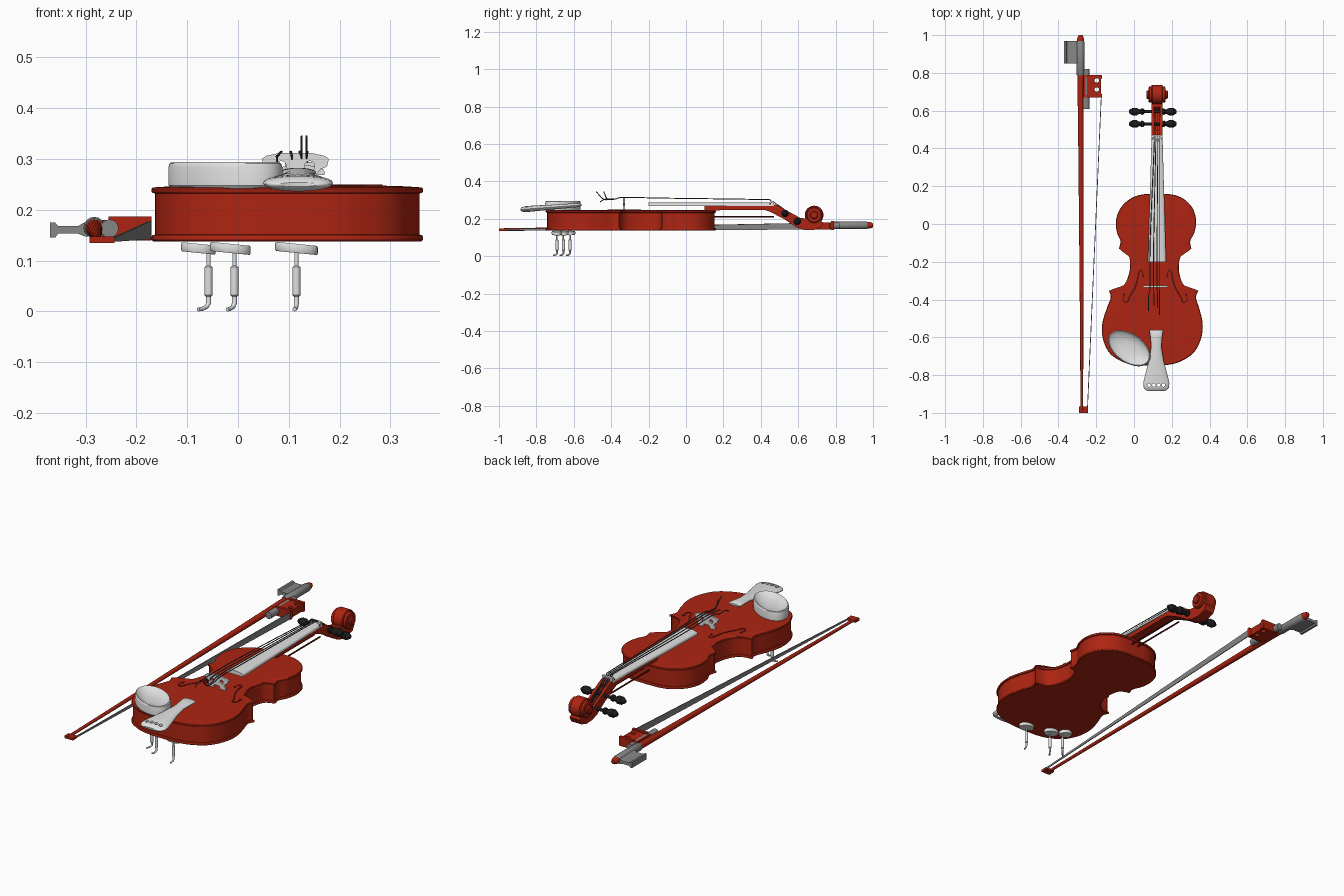
import bpy, bmesh, math
from mathutils import Vector

if "Cube" in bpy.data.objects:
    bpy.data.objects.remove(bpy.data.objects["Cube"])


def material(name, r, g, b):
    m = bpy.data.materials.new(name)
    m.diffuse_color = (r, g, b, 1)
    m.use_nodes = True
    m.node_tree.nodes["Principled BSDF"].inputs["Base Color"].default_value = m.diffuse_color
    return m


RED = material("red varnish", 0.42, 0.018, 0.006)
WHITE = material("pale grey", 0.75, 0.75, 0.75)
GREY = material("mid grey", 0.24, 0.24, 0.24)
BLACK = material("black", 0.012, 0.012, 0.012)
DARK = material("string grey", 0.06, 0.06, 0.06)
SHADE = material("dark red", 0.12, 0.006, 0.003)


def smooth(ob, angle=35):
    bpy.ops.object.select_all(action='DESELECT')
    ob.select_set(True)
    bpy.context.view_layer.objects.active = ob
    bpy.ops.object.shade_smooth_by_angle(angle=math.radians(angle))


def loft(name, rings, mat):
    """Skin equal-length rings of points and cap both ends."""
    bm = bmesh.new()
    vs = [[bm.verts.new(p) for p in ring] for ring in rings]
    n = len(rings[0])
    for a, b in zip(vs, vs[1:]):
        for i in range(n):
            j = (i + 1) % n
            bm.faces.new((a[i], a[j], b[j], b[i]))
    bm.faces.new(vs[0])
    bm.faces.new(vs[-1])
    bmesh.ops.recalc_face_normals(bm, faces=bm.faces)
    me = bpy.data.meshes.new(name)
    bm.to_mesh(me)
    bm.free()
    me.materials.append(mat)
    ob = bpy.data.objects.new(name, me)
    bpy.context.collection.objects.link(ob)
    smooth(ob)
    return ob


def prism(name, pts, axis, a, b, mat):
    """Extrude a 2D outline along axis 0, 1 or 2 from a to b."""
    def put(p, w):
        q = list(p)
        q.insert(axis, w)
        return q
    return loft(name, [[put(p, w) for p in pts] for w in (a, b)], mat)


def box(name, x0, x1, y0, y1, z0, z1, mat):
    return prism(name, [(x0, y0), (x1, y0), (x1, y1), (x0, y1)], 2, z0, z1, mat)


def tube(name, pts, radii, mat, n=16):
    """Round sweep along a path with one radius per point."""
    pts = [Vector(p) for p in pts]
    d = pts[-1] - pts[0]
    ref = Vector((1, 0, 0)) if abs(d.x) < 0.7 * d.length else Vector((0, 0, 1))
    rings = []
    for i, (p, r) in enumerate(zip(pts, radii)):
        t = (pts[min(i + 1, len(pts) - 1)] - pts[max(i - 1, 0)]).normalized()
        u = t.cross(ref).normalized()
        v = t.cross(u)
        rings.append([p + r * (math.cos(k * math.tau / n) * u + math.sin(k * math.tau / n) * v)
                      for k in range(n)])
    return loft(name, rings, mat)


def cut(ob, cutters):
    for c in cutters:
        m = ob.modifiers.new("hole", 'BOOLEAN')
        m.operation, m.object, m.solver = 'DIFFERENCE', c, 'EXACT'
    dg = bpy.context.evaluated_depsgraph_get()
    me = bpy.data.meshes.new_from_object(ob.evaluated_get(dg))
    ob.modifiers.clear()
    ob.data = me
    for c in cutters:
        bpy.data.objects.remove(c)
    smooth(ob)


def spline(pts, steps=6):
    """Catmull-Rom curve through the points."""
    p = [Vector(q) for q in pts]
    p = [2 * p[0] - p[1]] + p + [2 * p[-1] - p[-2]]
    out = []
    for a, b, c, d in zip(p, p[1:], p[2:], p[3:]):
        for s in range(steps):
            t = s / steps
            out.append(0.5 * (2 * b + (c - a) * t + (2 * a - 5 * b + 4 * c - d) * t * t
                              + (3 * b - a - 3 * c + d) * t ** 3))
    return out + [p[-2]]


# body: half outline in three bouts, mirrored, leaning slightly to the left
upper = [(0, .16), (.08, .156), (.14, .134), (.19, .085), (.212, .02), (.205, -.045), (.185, -.09), (.192, -.132)]
waist = [(.192, -.132), (.165, -.139), (.143, -.155), (.13, -.2), (.131, -.25), (.15, -.31), (.185, -.343), (.237, -.352)]
lower = [(.237, -.352), (.226, -.39), (.246, -.45), (.266, -.53), (.259, -.61), (.22, -.685), (.15, -.73), (.08, -.747), (0, -.75)]
half = spline(upper)[:-1] + spline(waist)[:-1] + spline(lower)
outline = half + [Vector((-p.x, p.y)) for p in half[-2:0:-1]]


def body_ring(inset, z, s=1.0):
    ring = []
    for i, p in enumerate(outline):
        t = (outline[(i + 1) % len(outline)] - outline[i - 1]).normalized()
        q = p + inset * Vector((t.y, -t.x))
        x, y = q.x * s, -.27 + (q.y + .27) * s
        ring.append((x + .118 + (y - .05) * .035, y, z))
    return ring


loft("body", [body_ring(.003, .138), body_ring(0, .141), body_ring(0, .147), body_ring(.002, .15),
              body_ring(.007, .151), body_ring(.007, .232), body_ring(.002, .233), body_ring(0, .236),
              body_ring(0, .241), body_ring(.003, .244), body_ring(0, .245, .93), body_ring(0, .247, .8),
              body_ring(0, .248, .5)], RED)

# sound holes: thin S strips with round ends
for side in (-1, 1):
    path = spline([(.062, -.275), (.072, -.245), (.086, -.255), (.092, -.29), (.108, -.34),
                   (.135, -.385), (.148, -.415), (.168, -.405), (.166, -.375)])
    left, right = [], []
    for i, p in enumerate(path):
        t = (path[min(i + 1, len(path) - 1)] - path[max(i - 1, 0)]).normalized()
        nrm = Vector((-t.y, t.x)) * (.002 + .003 * math.sin(math.pi * i / (len(path) - 1)))
        left.append(p + nrm)
        right.append(p - nrm)
    prism("sound_hole", [(.112 + side * q.x, q.y) for q in left + right[::-1]], 2, .243, .2495, SHADE)
    for ex, ey in ((.064, -.276), (.165, -.374)):
        tube("sound_hole_end", [(.112 + side * ex, ey, .243), (.112 + side * ex, ey, .2495)], [.007] * 2, SHADE)

# neck, pegbox and scroll
prism("neck", [(.1, .245), (.42, .247), (.47, .232), (.47, .27), (.1, .269)], 0, .094, .15, RED)
pegbox = prism("pegbox", [(.42, .25), (.46, .232), (.53, .195), (.59, .155), (.63, .141), (.68, .139), (.72, .152),
                          (.735, .18), (.7, .2), (.65, .2), (.61, .205), (.55, .238), (.49, .272), (.45, .284)],
               0, .093, .151, RED)
cut(pegbox, [prism("slot", [(.49, .25), (.6, .18), (.64, .23), (.51, .31)], 0, .106, .138, RED)])
for r, w in ((.05, .029), (.042, .045), (.022, .057)):
    tube("scroll", [(.122 - w, .685, .22), (.122 - w + .004, .685, .22), (.122 + w - .004, .685, .22),
                    (.122 + w, .685, .22)], [r - .005, r, r, r - .005], RED, 32)
for x in (.104, .14):
    tube("neck_rod", [(x, .14, .212), (x, .47, .212)], [.004] * 2, SHADE, 8)

# tuning pegs
for y, z in ((.53, .228), (.595, .186)):
    tube("peg_shaft", [(0, y, z), (.2, y, z)], [.008] * 2, BLACK)
    for s in (-1, 1):
        prof = [(.045, .009), (.05, .016), (.06, .017), (.066, .011), (.076, .014), (.086, .02), (.108, .02),
                (.114, .015), (.118, .014), (.126, .008)]
        tube("peg_head", [(.1 + s * d, y, z) for d, r in prof], [r for d, r in prof], BLACK)

# fingerboard with a rounded top
rings = []
for y, w in ((-.2, .048), (.46, .029)):
    arc = [(.122 + w * math.cos(a * math.pi / 12), y, .276 + .012 * math.sin(a * math.pi / 12)) for a in range(13)]
    rings.append([(.122 + w, y, .268)] + arc + [(.122 - w, y, .268)])
loft("fingerboard", rings, WHITE)
box("nut", .092, .152, .455, .47, .268, .294, WHITE)

# bridge with cut-outs
side = [(.018, .248), (.018, .258), (.01, .263)]
edge = [(.05, .248), (.05, .258), (.042, .27), (.05, .28), (.062, .285), (.066, .3), (.058, .306), (.03, .312)]
right = side[::-1] + edge
bridge = prism("bridge", [(.113 + x, z) for x, z in right] + [(.113 - x, z) for x, z in right[::-1]],
               1, -.336, -.326, WHITE)
cut(bridge, [tube("hole", [(.113 + x, -.36, .286), (.113 + x, -.3, .286)], [.01] * 2, WHITE) for x in (-.028, .028)])

# strings with loose curling ends
for x0, x1, x2, ye, ze in ((.106, .085, .077, -.46, .29), (.115, .104, .106, -.43, .3),
                           (.126, .122, .125, -.44, .345), (.136, .136, .135, -.48, .345)):
    pts = spline([(x0, .59, .2), (x0, .5, .268), (x0, .45, .297), (x0, .4, .303), (x1, -.1, .31), (x1, -.33, .314),
                  (x2, -.38, .305), (x2, (ye - .38) / 2 - .01, .305), (x2, ye, ze)], 4)
    tube("string", pts, [.0025] * len(pts), DARK, 6)

# chin rest: slanted oval dish
def oval(s, z):
    c, d = math.cos(-.61), math.sin(-.61)
    pts = []
    for k in range(48):
        u, v = .126 * s * math.cos(k * math.tau / 48), .076 * s * math.sin(k * math.tau / 48)
        pts.append((-.025 + u * c - v * d, -.658 + u * d + v * c, z))
    return pts


loft("chin_rest", [oval(.94, .242), oval(1, .248), oval(1, .284), oval(.98, .291), oval(.94, .294), oval(.89, .29),
                   oval(.7, .279), oval(.45, .273), oval(.2, .271)], WHITE)

# tailpiece: domed loft with four string holes
rings = []
for y, w, h in ((-.56, .03, .005), (-.566, .036, .009), (-.6, .031, .011), (-.65, .027, .012), (-.72, .038, .013),
                (-.79, .057, .015), (-.84, .069, .016), (-.865, .068, .015), (-.88, .055, .01), (-.885, .04, .004)):
    zc = .25 + (y + .88) * .075
    rings.append([(.118 + w * math.cos(k * math.tau / 24), y, zc + h * math.sin(k * math.tau / 24))
                  for k in range(24)])
cut(loft("tailpiece", rings, WHITE),
    [tube("hole", [(x, -.853, .2), (x, -.853, .32)], [.009] * 2, WHITE) for x in (.08, .105, .131, .156)])

# clamp legs under the body: tilted pad, stem, barrel and hook
for px, hw, x, y, hook in ((-.078, .034, -.058, -.62, -.02), (-.015, .04, -.007, -.655, -.014),
                           (.115, .042, .115, -.69, -.004)):
    rings = [[(px + hw * s * math.cos(k * math.tau / 32), y + .028 * s * math.sin(k * math.tau / 32),
               z - .1 * hw * s * math.cos(k * math.tau / 32)) for k in range(32)]
             for s, z in ((.95, .115), (1, .118), (1, .13), (.95, .133))]
    loft("clamp_pad", rings, WHITE)
    tube("clamp_leg", [(x, y, .12), (x, y, .09), (x, y, .087), (x, y, .032), (x, y, .029), (x, y, .016),
                       (x + hook * .2, y - .004, .009), (x + hook * .6, y - .013, .005), (x + hook, y - .02, .004)],
         [.004, .004, .008, .008, .005, .005, .0045, .004, .004], WHITE)

# bow stick, grip and end button
tube("bow_stick", [(-.276, -.99, .142), (-.278, -.3, .15), (-.281, .4, .159), (-.283, .8, .164)],
     [.007, .01, .014, .017], RED)
tube("bow_grip", [(-.283, .785, .165), (-.283, .79, .165), (-.283, .965, .165), (-.283, .97, .165)],
     [.018, .021, .021, .018], GREY)
tube("bow_button", [(-.283, .965, .165), (-.283, .98, .165), (-.283, .993, .165), (-.283, 1, .165)],
     [.018, .018, .014, .01], RED)
box("bow_tip", -.292, -.243, -1, -.965, .135, .147, RED)

# bow frog with two holes, ferrule and end bracket
frog = prism("bow_frog", [(-.268, .67), (-.17, .67), (-.17, .688), (-.176, .694), (-.176, .766), (-.17, .772),
                          (-.17, .79), (-.268, .79)], 2, .142, .18, RED)
cut(frog, [tube("hole", [(-.197, y, .1), (-.197, y, .22)], [.012] * 2, RED) for y in (.712, .76)])
for y in (.67, .776):
    box("bow_frog_rail", -.255, -.17, y, y + .014, .14, .187, RED)
tube("bow_ferrule", [(-.253, .61, .163), (-.253, .82, .163)], [.018] * 2, GREY)
prism("bow_bracket", [(-.37, .145), (-.36, .145), (-.354, .153), (-.315, .153), (-.3, .147), (-.285, .15), (-.285, .18),
                      (-.3, .176), (-.315, .168), (-.354, .168), (-.36, .175), (-.37, .175)], 1, .85, .97, GREY)

# bow hair: ribbon standing on edge, tapering to the tip
loft("bow_hair", [[(x - .002, y, z0), (x + .002, y, z0), (x + .002, y, z1), (x - .002, y, z1)]
                  for x, y, z0, z1 in ((-.173, .68, .142, .178), (-.246, -.97, .137, .145))], GREY)
